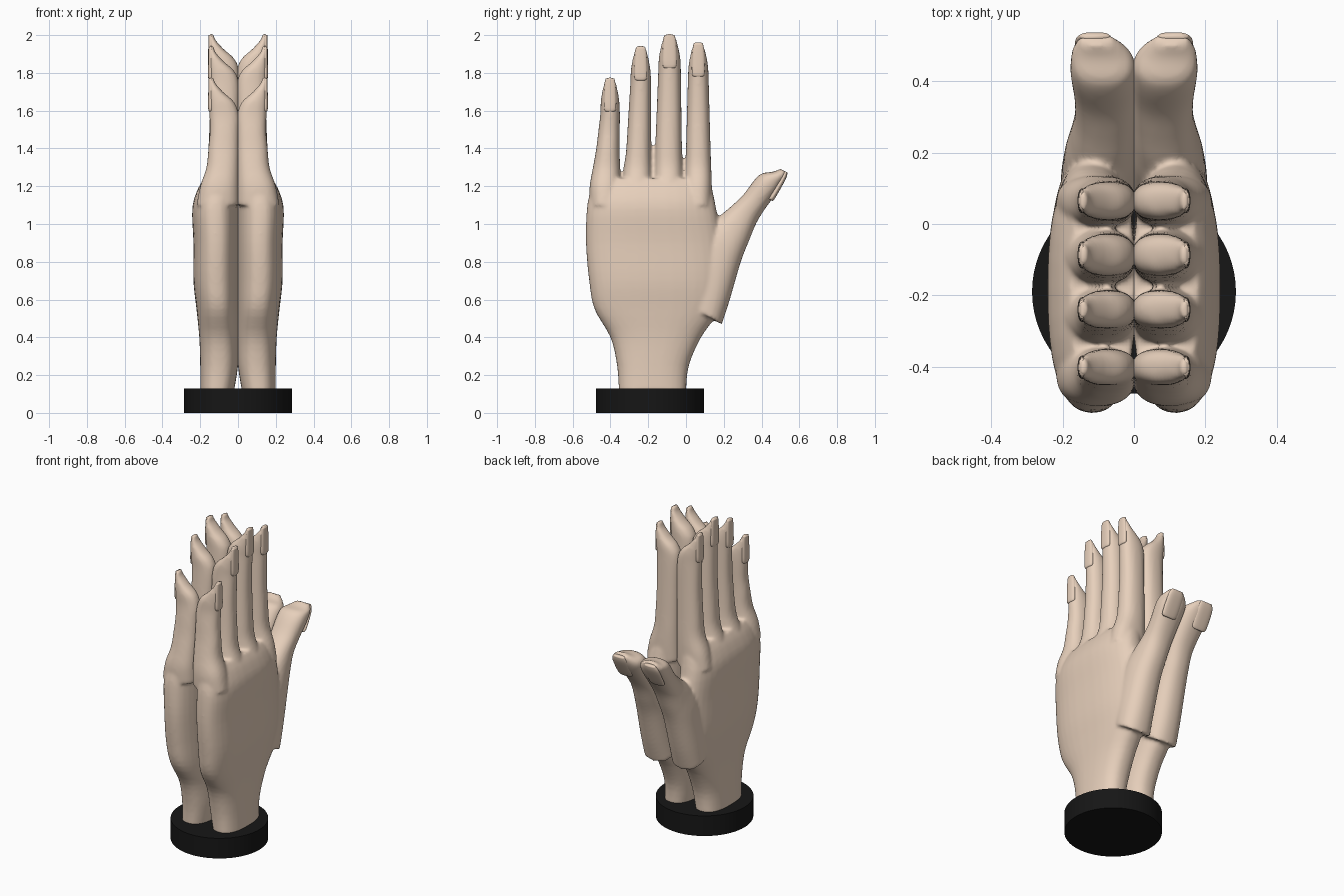
import bpy, bmesh
from math import sin, cos, pi, radians

if "Cube" in bpy.data.objects:
    bpy.data.objects.remove(bpy.data.objects["Cube"])


def material(name, rgb):
    m = bpy.data.materials.new(name)
    m.diffuse_color = (*rgb, 1)
    m.use_nodes = True
    m.node_tree.nodes["Principled BSDF"].inputs["Base Color"].default_value = m.diffuse_color
    return m


skin = material("skin", (0.80, 0.63, 0.50))
black = material("black", (0.008, 0.008, 0.008))


def smooth_rows(rows, steps=4):
    """Catmull-Rom interpolation between cross-section rows."""
    out = []
    for i in range(len(rows) - 1):
        p0, p1 = rows[max(i - 1, 0)], rows[i]
        p2, p3 = rows[i + 1], rows[min(i + 2, len(rows) - 1)]
        for s in range(steps):
            t = s / steps
            out.append([0.5 * (2 * b + (c - a) * t + (2 * a - 5 * b + 4 * c - d) * t * t
                               + (3 * b - a - 3 * c + d) * t ** 3)
                        for a, b, c, d in zip(p0, p1, p2, p3)])
    return out + [list(rows[-1])]


def loft(bm, rows, tilt=0.0, power=2.5, sides=36):
    """Rows are (distance along, near edge, far edge, inner x, outer x)."""
    rings = []
    for d, n0, n1, x0, x1 in smooth_rows(rows):
        ring = []
        for k in range(sides):
            a = 2 * pi * k / sides
            c, s = cos(a), sin(a)
            c = abs(c) ** (2 / power) * (1 if c > 0 else -1)
            s = abs(s) ** (2 / power) * (1 if s > 0 else -1)
            x = (x0 + x1) / 2 + (x1 - x0) / 2 * c
            n = (n0 + n1) / 2 + (n1 - n0) / 2 * s
            ring.append(bm.verts.new((x, d * sin(tilt) + n * cos(tilt),
                                      d * cos(tilt) - n * sin(tilt))))
        rings.append(ring)
    for r, q in zip(rings, rings[1:]):
        for k in range(sides):
            j = (k + 1) % sides
            bm.faces.new((r[k], r[j], q[j], q[k]))
    bm.faces.new(rings[0][::-1])
    bm.faces.new(rings[-1])


def finish(bm, name, mat, remesh=False):
    bmesh.ops.recalc_face_normals(bm, faces=bm.faces[:])
    for f in bm.faces:
        f.smooth = True
    me = bpy.data.meshes.new(name)
    bm.to_mesh(me)
    bm.free()
    ob = bpy.data.objects.new(name, me)
    bpy.context.collection.objects.link(ob)
    me.materials.append(mat)
    if remesh:
        r = ob.modifiers.new("blend", 'REMESH')
        r.mode = 'VOXEL'
        r.voxel_size = 0.01
        r.use_smooth_shade = True
        s = ob.modifiers.new("soften", 'SMOOTH')
        s.factor = 0.5
        s.iterations = 6
    m = ob.modifiers.new("pair", 'MIRROR')
    m.use_mirror_merge = False
    return ob


hand, nails = bmesh.new(), bmesh.new()
IN = -0.005

# wrist and palm
loft(hand, [(0.11, -0.355, 0.0, 0.022, 0.20), (0.25, -0.365, 0.015, 0.0, 0.20),
            (0.40, -0.40, 0.08, IN, 0.205), (0.55, -0.485, 0.18, IN, 0.22),
            (0.70, -0.513, 0.20, IN, 0.236), (0.90, -0.53, 0.19, IN, 0.236),
            (1.08, -0.525, 0.16, IN, 0.242), (1.18, -0.505, 0.14, IN, 0.215),
            (1.24, -0.485, 0.125, IN, 0.18)])

# thumb with its fleshy base, leaning away from the fingers
LEAN = radians(30)
loft(hand, [(0.50, -0.27, -0.07, IN, 0.205), (0.64, -0.34, -0.10, IN, 0.205),
            (0.84, -0.39, -0.149, IN, 0.195), (0.96, -0.376, -0.167, IN, 0.178),
            (1.06, -0.342, -0.18, IN, 0.166), (1.15, -0.315, -0.177, IN, 0.168),
            (1.25, -0.303, -0.166, IN, 0.178), (1.30, -0.285, -0.165, 0.0, 0.178),
            (1.335, -0.24, -0.167, 0.025, 0.172), (1.37, -0.212, -0.172, 0.06, 0.15)],
     LEAN, 2.3)
loft(nails, [(1.20, -0.19, -0.164, 0.08, 0.15), (1.22, -0.19, -0.160, 0.06, 0.165),
             (1.33, -0.19, -0.161, 0.06, 0.165), (1.37, -0.19, -0.170, 0.07, 0.15)], LEAN)

# fingers: edges at the knuckle, edges at z = 1.4, tip centre, half width, top
fingers = [(-0.51, -0.345, -0.475, -0.352, -0.402, 0.052, 1.775),
           (-0.34, -0.18, -0.316, -0.186, -0.240, 0.055, 1.94),
           (-0.17, -0.015, -0.163, -0.022, -0.087, 0.060, 2.005),
           (-0.01, 0.137, 0.0, 0.130, 0.065, 0.055, 1.96)]
for b0, b1, m0, m1, c, w, top in fingers:
    mid = (1.4 + top - 0.2) / 2
    h0, h1 = (m0 + c - w) / 2, (m1 + c + w) / 2
    loft(hand, [(1.10, b0, b1, IN, 0.22), (1.20, b0, b1, IN, 0.20),
                (1.30, (b0 + m0) / 2, (b1 + m1) / 2, IN, 0.167),
                (1.40, m0, m1, IN, 0.157), (mid, h0, h1, IN, 0.149),
                (top - 0.20, c - w, c + w, IN, 0.151),
                (top - 0.13, c - w * 0.95, c + w * 0.95, 0.02, 0.155),
                (top - 0.08, c - w * 0.82, c + w * 0.82, 0.075, 0.155),
                (top - 0.03, c - w * 0.63, c + w * 0.63, 0.12, 0.154),
                (top + 0.003, c - w * 0.45, c + w * 0.45, 0.13, 0.154)], 0, 2.3)
    loft(nails, [(top - 0.18, c - w * 0.4, c + w * 0.4, 0.13, 0.153),
                 (top - 0.16, c - w * 0.62, c + w * 0.62, 0.13, 0.158),
                 (top - 0.05, c - w * 0.58, c + w * 0.58, 0.13, 0.157),
                 (top - 0.005, c - w * 0.45, c + w * 0.45, 0.138, 0.155)])

finish(hand, "hands", skin, True)
finish(nails, "fingernails", skin)

# round base
bpy.ops.mesh.primitive_cylinder_add(vertices=64, radius=0.286, depth=0.13,
                                    location=(0, -0.19, 0.065))
base = bpy.context.object
base.name = "base"
base.data.materials.append(black)
bpy.ops.object.shade_smooth_by_angle()
